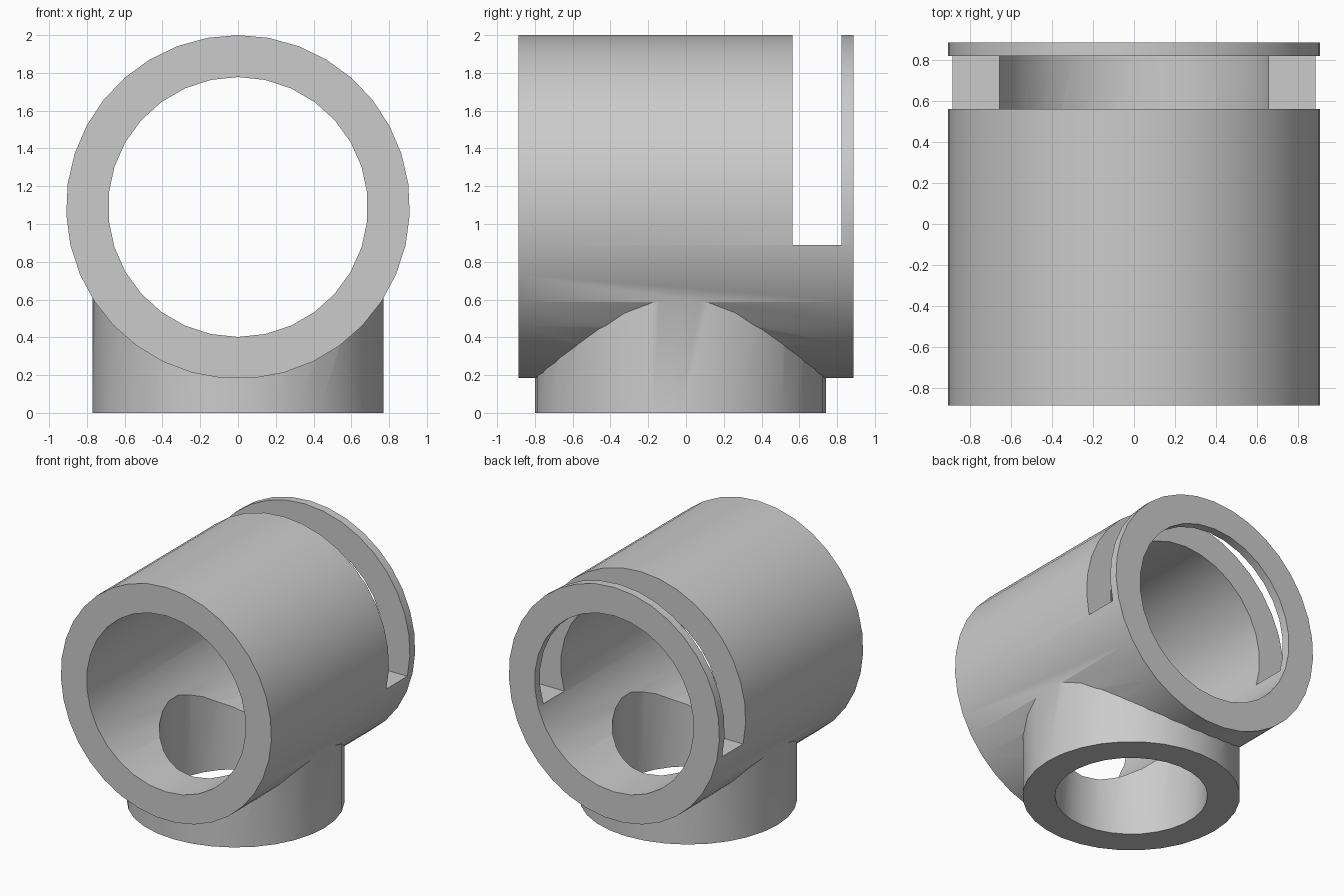
import bpy
import bmesh
import math
from mathutils import Matrix

if "Cube" in bpy.data.objects:
    bpy.data.objects.remove(bpy.data.objects["Cube"])

# Single grey material
grey = bpy.data.materials.new("light_grey")
grey.use_nodes = True
grey.diffuse_color = (0.6, 0.6, 0.6, 1)
grey.node_tree.nodes["Principled BSDF"].inputs["Base Color"].default_value = grey.diffuse_color

AXIS_Z = 1.09       # height of the main tube's axis
BRANCH_Y = -0.03    # centre of the upright collar
HALF_LENGTH = 0.887


def finish(name, bm):
    mesh = bpy.data.meshes.new(name)
    bm.to_mesh(mesh)
    bm.free()
    mesh.materials.append(grey)
    obj = bpy.data.objects.new(name, mesh)
    bpy.context.collection.objects.link(obj)
    return obj


def cylinder(name, radius, length, sides, centre, lying=False):
    bm = bmesh.new()
    turn = Matrix.Rotation(math.pi / 2 if lying else 0, 4, "X")
    bmesh.ops.create_cone(bm, cap_ends=True, segments=sides, radius1=radius, radius2=radius,
                          depth=length, matrix=Matrix.Translation(centre) @ turn)
    return finish(name, bm)


def box(name, low, high):
    bm = bmesh.new()
    size = [b - a for a, b in zip(low, high)]
    centre = [(a + b) / 2 for a, b in zip(low, high)]
    bmesh.ops.create_cube(bm, size=1, matrix=Matrix.Translation(centre) @ Matrix.Diagonal((*size, 1)))
    return finish(name, bm)


def combine(target, tool, operation):
    mod = target.modifiers.new(tool.name, "BOOLEAN")
    mod.operation = operation
    mod.solver = "EXACT"
    mod.object = tool
    bpy.context.view_layer.objects.active = target
    bpy.ops.object.modifier_apply(modifier=mod.name)
    bpy.data.objects.remove(tool)


# Main tube joined to the collar below
fitting = cylinder("tee_fitting", 0.91, 2 * HALF_LENGTH, 35, (0, 0, AXIS_Z), lying=True)
collar = cylinder("collar", 0.77, 0.9, 32, (0, BRANCH_Y, 0.45))
combine(fitting, collar, "UNION")

# Hollow out both bores
combine(fitting, cylinder("main_bore", 0.688, 3, 30, (0, 0, AXIS_Z), lying=True), "DIFFERENCE")
combine(fitting, cylinder("collar_bore", 0.54, 1.3, 30, (0, BRANCH_Y, 0.45)), "DIFFERENCE")

# Slot across the upper half near the back
combine(fitting, box("slot", (-1.2, 0.563, 0.89), (1.2, 0.822, 2.2)), "DIFFERENCE")

# Smooth curved walls with crisp rims
bpy.ops.object.select_all(action="DESELECT")
fitting.select_set(True)
bpy.context.view_layer.objects.active = fitting
bpy.ops.object.shade_smooth_by_angle(angle=math.radians(30))
